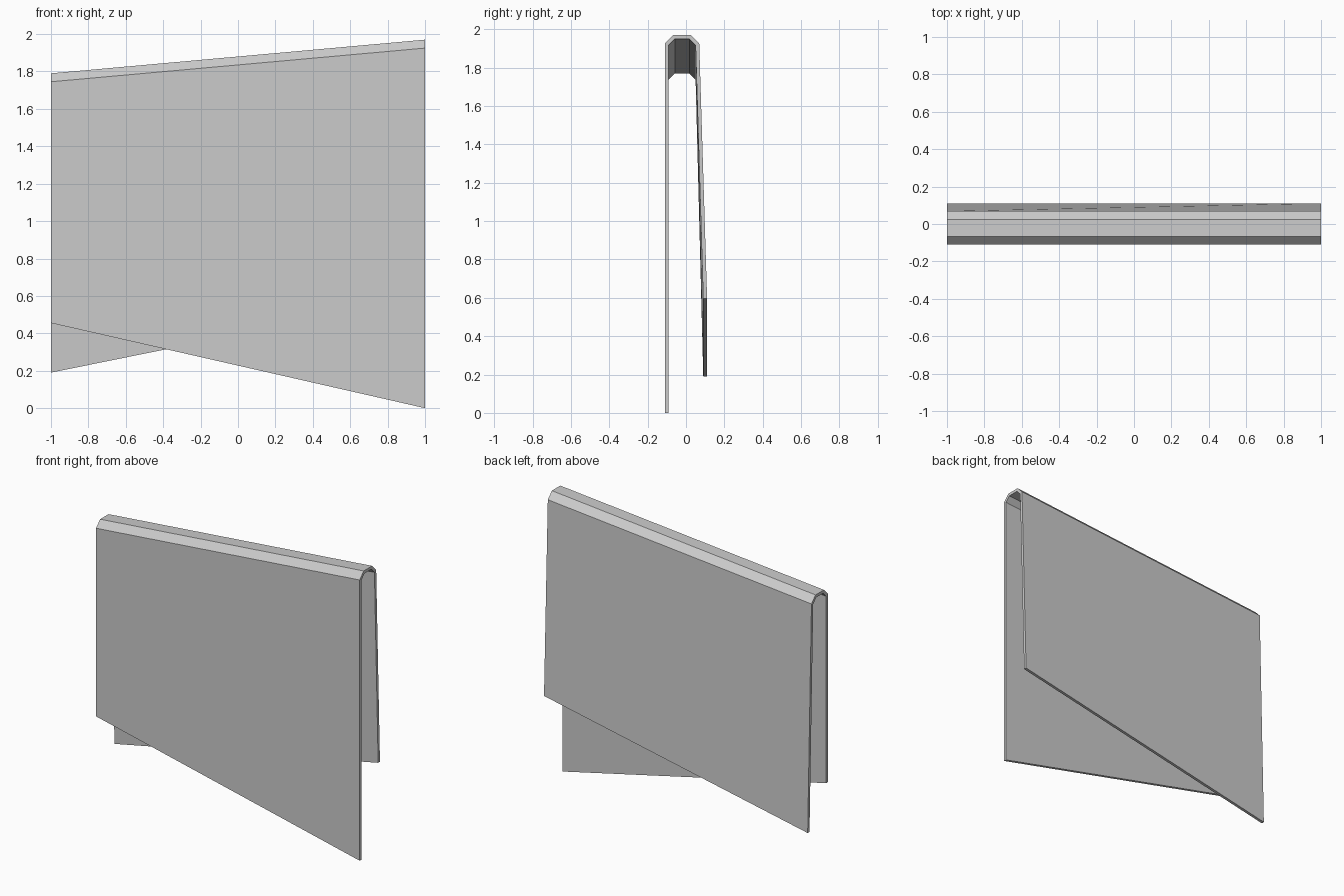
import bpy
import bmesh

cube = bpy.data.objects.get("Cube")
if cube:
    bpy.data.objects.remove(cube, do_unlink=True)

# Single plain grey
grey = bpy.data.materials.new("plain_grey")
grey.use_nodes = True
colour = (0.6, 0.6, 0.6, 1)
grey.diffuse_color = colour
grey.node_tree.nodes["Principled BSDF"].inputs["Base Color"].default_value = colour


def fold_section(bm, x, top, front_bottom, back_bottom):
    """Closed outline of the folded sheet at one end: outside, then inside."""
    outer = [(-0.11, front_bottom), (-0.11, top - 0.045), (-0.066, top),
             (0.025, top), (0.069, top - 0.045), (0.11, back_bottom)]
    inner = [(0.09, back_bottom), (0.05, top - 0.054), (0.017, top - 0.02),
             (-0.058, top - 0.02), (-0.091, top - 0.054), (-0.091, front_bottom)]
    return [bm.verts.new((x, y, z)) for y, z in outer + inner]


# Sheet folded over a sloping ridge, with slanted lower edges
bm = bmesh.new()
right = fold_section(bm, -1, 1.79, 0.455, 0.19)
left = fold_section(bm, 1, 1.97, 0.0, 0.595)
count = len(right)
for i in range(count):
    j = (i + 1) % count
    bm.faces.new((right[i], right[j], left[j], left[i]))

# Strip caps close the sheet thickness at both ends
for ring in (right, left):
    for i in range(count // 2 - 1):
        bm.faces.new((ring[i], ring[i + 1], ring[count - 2 - i], ring[count - 1 - i]))
bmesh.ops.recalc_face_normals(bm, faces=bm.faces)

mesh = bpy.data.meshes.new("folded_sheet")
bm.to_mesh(mesh)
bm.free()
mesh.materials.append(grey)
sheet = bpy.data.objects.new("folded_sheet", mesh)
bpy.context.collection.objects.link(sheet)
